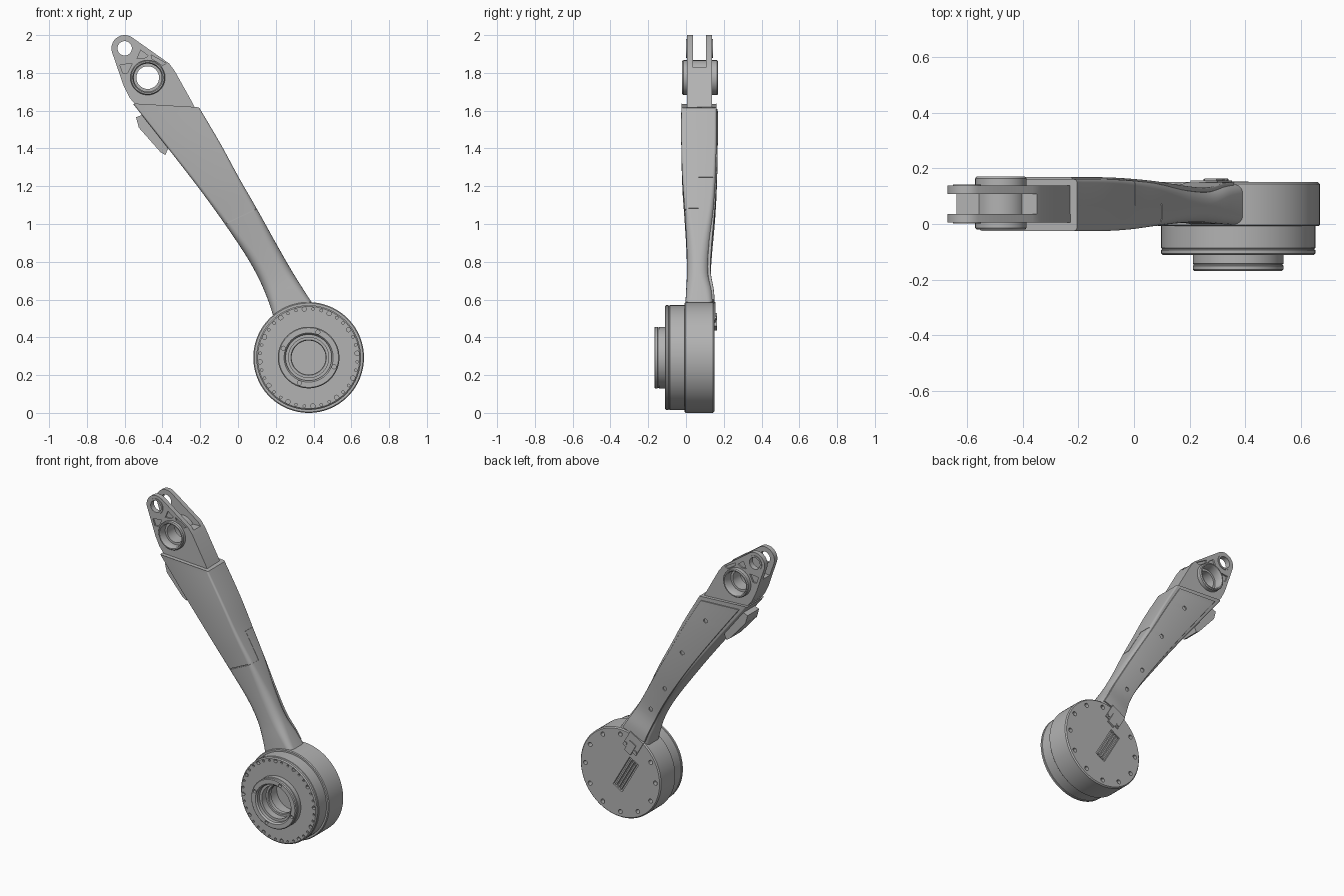
import bpy, bmesh, math
from mathutils import Vector

cube = bpy.data.objects.get("Cube")
if cube:
    bpy.data.objects.remove(cube)

grey = bpy.data.materials.new("satin grey")
grey.use_nodes = True
grey.diffuse_color = (0.45, 0.45, 0.45, 1)
grey.node_tree.nodes["Principled BSDF"].inputs["Base Color"].default_value = grey.diffuse_color
parts = []
CX, CZ = 0.374, 0.293          # drum axis
TAU = math.tau


def finish(name, bm):
    bmesh.ops.recalc_face_normals(bm, faces=bm.faces)
    me = bpy.data.meshes.new(name)
    bm.to_mesh(me)
    bm.free()
    ob = bpy.data.objects.new(name, me)
    bpy.context.collection.objects.link(ob)
    me.materials.append(grey)
    parts.append(ob)
    return ob


def skin(bm, rings, closed=False):
    """Bridge equal rings of points; cap the ends unless the loop closes."""
    vs = [[bm.verts.new(p) for p in r] for r in rings]
    n, m = len(vs[0]), len(vs)
    for k in range(m if closed else m - 1):
        a, b = vs[k], vs[(k + 1) % m]
        for i in range(n):
            j = (i + 1) % n
            bm.faces.new((a[i], a[j], b[j], b[i]))
    if not closed:
        bm.faces.new(vs[0])
        bm.faces.new(vs[-1])


def prism(bm, pts, y0, y1):
    skin(bm, [[(x, y, z) for x, z in pts] for y in (y0, y1)])


def arc(cx, cz, r, a0=0.0, a1=360.0, n=32):
    full = abs(a1 - a0) >= 360
    d = n if full else n - 1
    return [(cx + r * math.cos(math.radians(a0 + (a1 - a0) * i / d)),
             cz + r * math.sin(math.radians(a0 + (a1 - a0) * i / d))) for i in range(n)]


def bar(p, q, w):
    p, q = Vector(p), Vector(q)
    s = (q - p).normalized() * w / 2
    s = Vector((-s.y, s.x))
    return [tuple(v) for v in (p + s, q + s, q - s, p - s)]


def lathe(name, cx, cz, profile, n=96):
    """Spin a closed (radius, y) profile about the y direction."""
    bm = bmesh.new()
    skin(bm, [[(cx + r * math.cos(TAU * k / n), y, cz + r * math.sin(TAU * k / n))
               for r, y in profile] for k in range(n)], closed=True)
    return finish(name, bm)


def cut(ob, bm):
    tool = finish("cutter", bm)
    parts.remove(tool)
    mod = ob.modifiers.new("cut", "BOOLEAN")
    mod.operation, mod.solver, mod.object = "DIFFERENCE", "EXACT", tool
    bpy.context.view_layer.objects.active = ob
    bpy.ops.object.modifier_apply(modifier=mod.name)
    bpy.data.objects.remove(tool)


def section(s, t0, t1, y0, y1, rad, bulge=0.0):
    """Rounded rectangle spanning the arm from its left edge to its right edge."""
    L, R = Vector((s[0], s[1])), Vector((s[2], s[3]))
    w = (R - L).length
    u0, u1 = t0 * w, t1 * w
    out = []
    for q, (u, y) in enumerate(((u1 - rad, y1 - rad), (u0 + rad, y1 - rad),
                                (u0 + rad, y0 + rad), (u1 - rad, y0 + rad))):
        for a, b in arc(u, y, rad, q * 90, q * 90 + 90, 6):
            p = L.lerp(R, a / w)
            out.append((p.x, b, p.y + bulge * math.sin(math.pi * min(1, max(0, a / w)))))
    return out


def spline(keys, steps=6):
    out = []
    for i in range(len(keys) - 1):
        a, b, c, d = (keys[max(0, min(len(keys) - 1, i + k))] for k in (-1, 0, 1, 2))
        for j in range(steps):
            t = j / steps
            out.append([0.5 * (2 * q + (r - p) * t + (2 * p - 5 * q + 4 * r - s) * t * t
                               + (3 * q - p - 3 * r + s) * t ** 3)
                        for p, q, r, s in zip(a, b, c, d)])
    return out + [list(keys[-1])]


# Arm stations: left x, left z, right x, right z, front y, back y, corner radius
stations = spline([
    (-.555, 1.635, -.205, 1.615, -.025, .165, .012),
    (-.37, 1.40, -.09, 1.42, -.025, .165, .014),
    (-.20, 1.18, .005, 1.245, -.019, .160, .018),
    (-.07, 1.00, .10, 1.08, -.007, .150, .026),
    (.05, .82, .20, .90, .003, .134, .045),
    (.12, .69, .28, .76, .005, .128, .050),
    (.165, .58, .345, .655, .000, .145, .040),
    (.19, .50, .40, .57, -.004, .148, .030)])
bm = bmesh.new()
skin(bm, [section(s, 0, 1, s[4], s[5] - .004, s[6], .03 if k == 0 else 0)
          for k, s in enumerate(stations)])
arm = finish("arm_shell", bm)

# Seam between the upper and lower arm covers
bm = bmesh.new()
prism(bm, bar((-.10, .985), (.13, 1.095), .005), -.1, 0)
cut(arm, bm)
for p, q, w, y0, y1 in (((.096, 1.08), (.16, 1.11), .005, -.1, .072),
                        ((.103, 1.08), (.007, 1.248), .009, .067, .072),
                        ((.001, 1.244), (.06, 1.27), .005, .067, .25)):
    bm = bmesh.new()
    prism(bm, bar(p, q, w), y0, y1)
    cut(arm, bm)

# Back cover with four screw holes
bm = bmesh.new()
skin(bm, [section(s, .09, .91, s[5] - .014, s[5] + .003, .004) for s in stations[1:-3]])
cover = finish("back_cover", bm)
bm = bmesh.new()
for x, z in ((-.26, 1.47), (-.085, 1.21), (.055, .93), (.165, .76)):
    prism(bm, arc(x, z, .014, n=16), .11, .25)
cut(cover, bm)

# Side clip on the upper arm
bm = bmesh.new()
prism(bm, [(-.54, 1.565), (-.525, 1.51), (-.41, 1.38), (-.385, 1.365),
           (-.365, 1.41), (-.50, 1.58)], .01, .13)
finish("side_clip", bm)

# Fork at the upper end
JX, JZ, PX, PZ = -.478, 1.775, -.60, 1.93
bm = bmesh.new()
prism(bm, arc(PX, PZ, .07, 197, 55, 20) + [
    (-.365, 1.85), (-.335, 1.81), (-.24, 1.64), (-.21, 1.58),
    (-.50, 1.58), (-.575, 1.67), (-.605, 1.73)], .005, .138)
fork = finish("fork", bm)
bm = bmesh.new()
prism(bm, [(-.8, 1.82), (-.2, 1.83), (-.2, 2.1), (-.8, 2.1)], .036, .107)
cut(fork, bm)
bm = bmesh.new()
prism(bm, arc(PX, PZ, .042), -.1, .3)
prism(bm, arc(JX, JZ, .075, n=48), -.1, .3)
cut(fork, bm)
# Shallow weight-saving pockets on both cheeks
for y0, y1 in ((-.05, .015), (.128, .2)):
    bm = bmesh.new()
    prism(bm, [(-.625, 1.842), (-.56, 1.85), (-.585, 1.80), (-.61, 1.80)], y0, y1)
    prism(bm, [(-.535, 1.875), (-.50, 1.875), (-.475, 1.89), (-.515, 1.92)], y0, y1)
    prism(bm, [(-.455, 1.875), (-.40, 1.84), (-.38, 1.85), (-.46, 1.895)], y0, y1)
    cut(fork, bm)

# Joint bearing tube and pin-hole collars
lathe("joint_bearing", JX, JZ, [
    (.092, .05), (.092, -.014), (.087, -.020), (.080, -.020), (.074, -.008), (.074, .03),
    (.060, .03), (.060, .11), (.074, .11), (.074, .158), (.080, .170), (.087, .170),
    (.092, .164)], 64)
for name, y0, y1 in (("front_pin_collar", .001, .036), ("rear_pin_collar", .107, .142)):
    lathe(name, PX, PZ, [(.050, y0), (.050, y1), (.038, y1), (.038, y0)], 40)

# Motor drum housing with bolt holes and a socket in the back
housing = lathe("drum_housing", CX, CZ, [
    (.0005, .02), (.106, .02), (.106, -.008), (.288, -.008), (.293, -.003),
    (.293, .143), (.286, .150), (.0005, .150)])
bm = bmesh.new()
for k in range(12):
    if k != 4:
        a = TAU * k / 12
        prism(bm, arc(CX + .255 * math.cos(a), CZ + .255 * math.sin(a), .014, n=16), .12, .2)
axis = Vector((-.5, .87))
mid = Vector((CX - .04, CZ))
prism(bm, bar(mid - axis * .12, mid + axis * .12, .075), .135, .2)
cut(housing, bm)
side = Vector((axis.y, -axis.x))
bm = bmesh.new()
for o in (-.02, 0, .02):
    m = mid + side * o
    prism(bm, bar(m - axis * .11, m + axis * .11, .010), .13, .152)
finish("socket_ribs", bm)

# Cable plug where the arm meets the drum
bm = bmesh.new()
m = Vector((.285, .50))
prism(bm, bar(m - axis * .04, m + axis * .07, .11), .13, .157)
prism(bm, bar(m - axis * .06, m + axis * .02, .05), .13, .163)
for o in (-.04, .04):
    c = m + side * o - axis * .02
    prism(bm, arc(c.x, c.y, .010, n=12), .13, .162)
finish("cable_plug", bm)

# Front gear ring with rim holes
ring = lathe("gear_ring", CX, CZ, [
    (.106, .0), (.106, -.112), (.270, -.112), (.277, -.106), (.277, -.094), (.274, -.092),
    (.274, -.088), (.277, -.086), (.277, .0)])
bm = bmesh.new()
for k in range(36):
    a = TAU * (k + .5) / 36
    big = k % 3 == 0
    prism(bm, arc(CX + .258 * math.cos(a), CZ + .258 * math.sin(a),
                  .012 if big else .007, n=12), -.2, -.09)
cut(ring, bm)

# Output hub with four bolt holes
hub = lathe("output_hub", CX, CZ, [
    (.106, -.05), (.106, -.135), (.122, -.135), (.122, -.158), (.130, -.168), (.158, -.168),
    (.163, -.163), (.163, -.150), (.160, -.148), (.160, -.144), (.163, -.142), (.163, -.05)])
bm = bmesh.new()
for k in range(4):
    a = math.radians(70 + 90 * k)
    prism(bm, arc(CX + .143 * math.cos(a), CZ + .143 * math.sin(a), .011, n=16), -.2, -.15)
cut(hub, bm)
lathe("inner_seal", CX, CZ, [(.107, -.06), (.107, -.09), (.094, -.09), (.090, -.085), (.090, -.06)], 64)

# Smooth curved surfaces, keep edges crisp
bpy.ops.object.select_all(action="DESELECT")
for ob in parts:
    ob.select_set(True)
bpy.context.view_layer.objects.active = parts[0]
bpy.ops.object.shade_smooth_by_angle(angle=math.radians(30))
